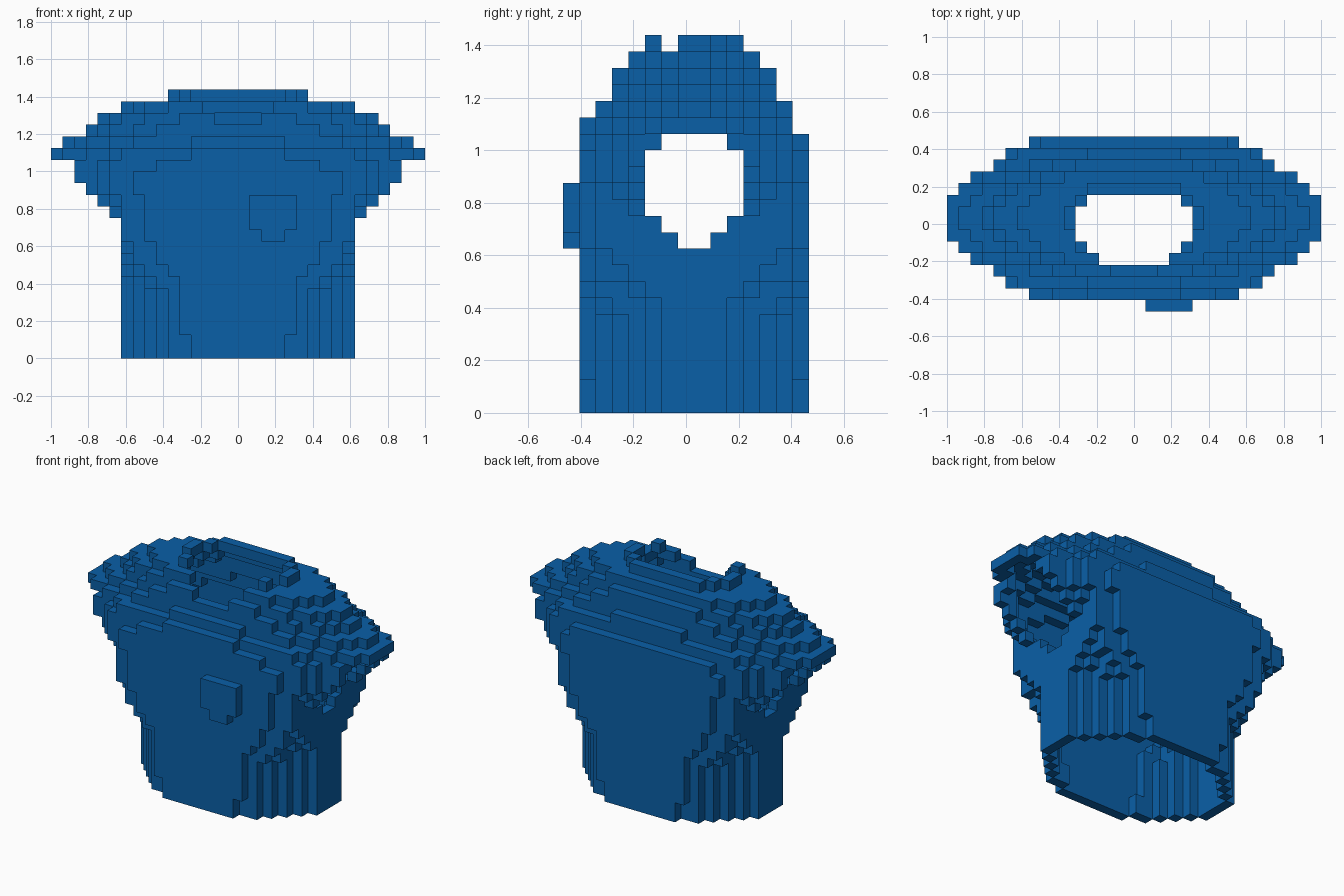
import bpy
import bmesh

if "Cube" in bpy.data.objects:
    bpy.data.objects.remove(bpy.data.objects["Cube"], do_unlink=True)

S = 1 / 16            # block size
Y0 = -7.5 * S         # front of the first row of blocks

blue = bpy.data.materials.new("shirt blue")
blue.use_nodes = True
COLOUR = (0.003, 0.116, 0.39, 1)
blue.diffuse_color = COLOUR
blue.node_tree.nodes["Principled BSDF"].inputs["Base Color"].default_value = COLOUR

# Shoulder layers: half width in blocks for each row inward from the chest
SHOULDERS = {
    16: [7, 11, 12, 14, 14, 15, 15],
    17: [4, 10, 11, 13, 15, 16, 16],
    18: [0, 4, 9, 11, 13, 14, 15],
    19: [0, 0, 7, 9, 11, 12, 13],
    20: [0, 0, 5, 8, 10, 11, 12],
    21: [0, 0, 0, 6, 8, 9, 10],
    22: [0, 0, 0, 0, 5, 5, 6],
}
# Rows at the back that differ from the front: (layer, row)
BACK = {(16, 14): 8, (17, 14): 0, (22, 10): 4}

# Torso half widths for each row: (from layer, half width)
WIDTHS = {
    1: [(0, 4), (2, 5), (7, 6), (8, 7), (10, 8), (14, 9)],
    2: [(0, 6), (6, 7), (7, 8), (8, 9), (10, 10)],
    3: [(0, 7), (6, 8), (8, 9), (9, 10)],
    4: [(0, 8), (7, 9), (8, 10)],
    5: [(0, 9), (7, 10)],
    6: [(0, 10)],
}
SLEEVE_REACH = {1: 9, 2: 11, 3: 12, 4: 14, 5: 15, 6: 16}
NECK = {4: 3, 5: 4, 6: 5, 7: 5, 8: 5, 9: 4}


def solid(i, r, k):
    """Filled shirt shape; i counts outward from the centre line."""
    i, k = max(i, 0), max(k, 0)
    if not 1 <= r <= 14 or k > 22:
        return False
    d = min(r, 15 - r)
    if k >= 16:
        return i < BACK.get((k, r), SHOULDERS[k][d - 1])
    d = min(d, 6)
    if i < 10:
        return i < [w for start, w in WIDTHS[d] if k >= start][-1]
    # sleeve ends are cut on a slope
    return i < SLEEVE_REACH[d] and k >= i + 2 + max(0, 4 - d)


def arm_hole(r, k):
    d = min(r, 15 - r)
    return {5: 12 <= k <= 15, 6: 11 <= k <= 16, 7: 10 <= k <= 16}.get(d, False)


def neck_hole(i, r, k):
    """Round opening with a small dip at the front."""
    return i < NECK.get(r, 0) or (r == 3 and k == 20 and i < 2)


def shell(i, r, k):
    """One block thick cloth, open at the neck, sleeves and hem."""
    if not solid(i, r, k) or arm_hole(r, k) or neck_hole(i, r, k):
        return False
    around = [(i + 1, r, k), (i - 1, r, k), (i, r + 1, k),
              (i, r - 1, k), (i, r, k + 1), (i, r, k - 1)]
    return not all(solid(*c) for c in around)


# Mirror the half shirt about the centre line
cloth = set()
for i in range(16):
    for r in range(1, 15):
        for k in range(23):
            if shell(i, r, k):
                cloth.update({(i, r, k), (-1 - i, r, k)})

# Chest pocket with a pointed bottom
pocket = {(x, 0, k) for x in range(1, 5) for k in range(11, 14)}
pocket |= {(x, 0, 10) for x in (2, 3)}
everything = cloth | pocket

SIDES = {
    (1, 0, 0): [(1, 0, 0), (1, 1, 0), (1, 1, 1), (1, 0, 1)],
    (-1, 0, 0): [(0, 0, 0), (0, 0, 1), (0, 1, 1), (0, 1, 0)],
    (0, 1, 0): [(0, 1, 0), (0, 1, 1), (1, 1, 1), (1, 1, 0)],
    (0, -1, 0): [(0, 0, 0), (1, 0, 0), (1, 0, 1), (0, 0, 1)],
    (0, 0, 1): [(0, 0, 1), (1, 0, 1), (1, 1, 1), (0, 1, 1)],
    (0, 0, -1): [(0, 0, 0), (0, 1, 0), (1, 1, 0), (1, 0, 0)],
}


def build(name, cells):
    """Make one object from the exposed sides of its blocks."""
    bm = bmesh.new()
    for x, r, k in sorted(cells):
        for (a, b, c), corners in SIDES.items():
            if (x + a, r + b, k + c) in everything:
                continue
            bm.faces.new([bm.verts.new(((x + p) * S, Y0 + (r + q) * S, (k + s) * S))
                          for p, q, s in corners])
    bmesh.ops.remove_doubles(bm, verts=bm.verts, dist=1e-5)
    bmesh.ops.dissolve_limit(bm, angle_limit=0.01, verts=bm.verts, edges=bm.edges)
    mesh = bpy.data.meshes.new(name)
    bm.to_mesh(mesh)
    bm.free()
    mesh.materials.append(blue)
    bpy.context.collection.objects.link(bpy.data.objects.new(name, mesh))


build("torso", {c for c in cloth if -10 <= c[0] < 10 and c[2] < 22})
build("collar", {c for c in cloth if c[2] == 22})
build("left_sleeve", {c for c in cloth if c[0] >= 10})
build("right_sleeve", {c for c in cloth if c[0] < -10})
build("chest_pocket", pocket)
